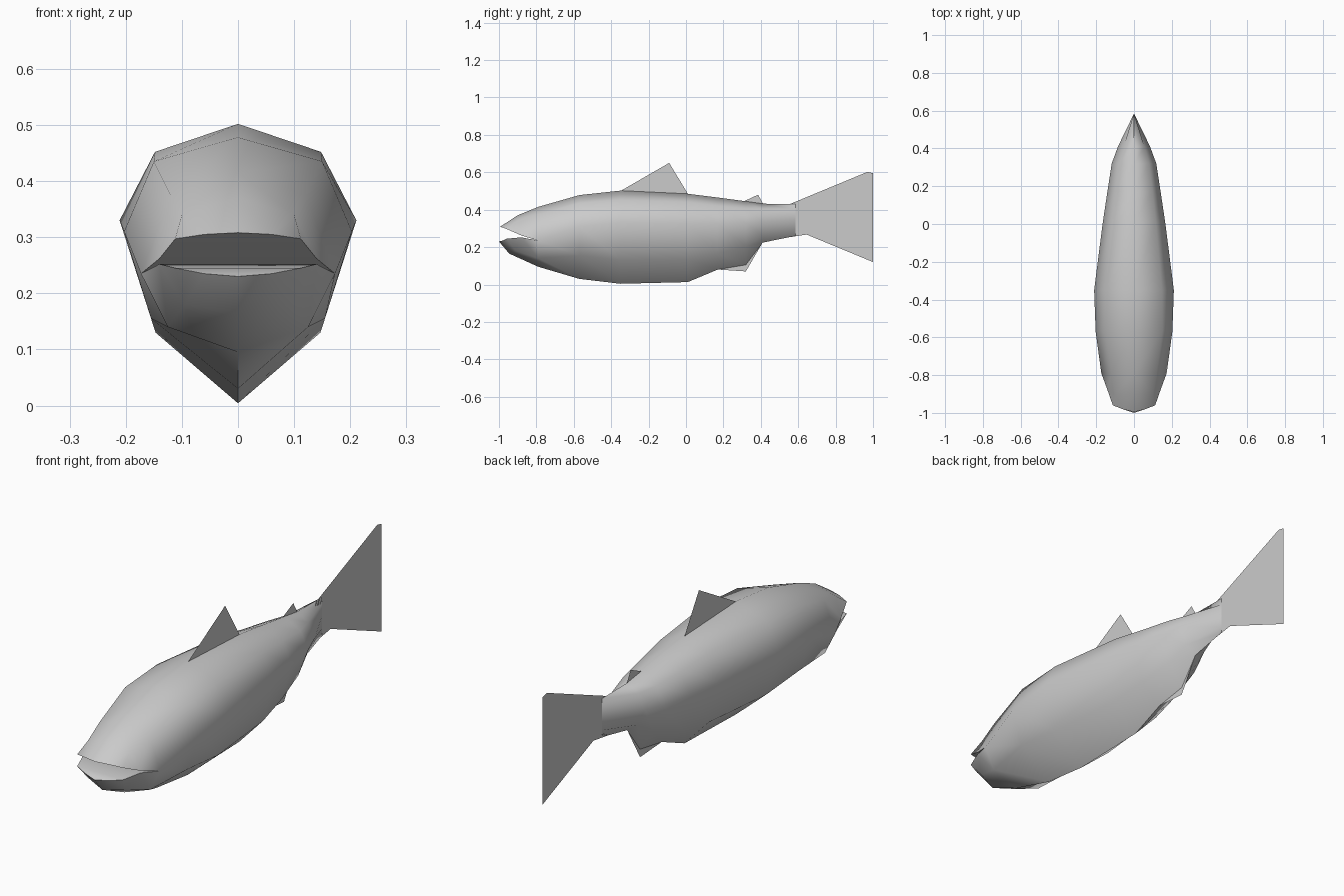
import bpy
import bmesh
import math

cube = bpy.data.objects.get("Cube")
if cube:
    bpy.data.objects.remove(cube, do_unlink=True)

grey = bpy.data.materials.new("plain_grey")
grey.use_nodes = True
grey.diffuse_color = (0.6, 0.6, 0.6, 1)
grey.node_tree.nodes["Principled BSDF"].inputs["Base Color"].default_value = (0.6, 0.6, 0.6, 1)


def finish(name, bm, angle=60):
    bmesh.ops.remove_doubles(bm, verts=bm.verts, dist=0.0005)
    bmesh.ops.recalc_face_normals(bm, faces=bm.faces)
    mesh = bpy.data.meshes.new(name)
    bm.to_mesh(mesh)
    bm.free()
    obj = bpy.data.objects.new(name, mesh)
    bpy.context.collection.objects.link(obj)
    mesh.materials.append(grey)
    bpy.ops.object.select_all(action="DESELECT")
    obj.select_set(True)
    bpy.context.view_layer.objects.active = obj
    bpy.ops.object.shade_smooth_by_angle(angle=math.radians(angle))
    return obj


def mirrored(half):
    """Closed ring from a half section running top to bottom at x >= 0."""
    return half + [(-x, y, z) for x, y, z in reversed(half) if x > 0]


def loft(bm, rings):
    loops = [[bm.verts.new(p) for p in ring] for ring in rings]
    for a, b in zip(loops, loops[1:]):
        for i in range(len(a)):
            j = (i + 1) % len(a)
            bm.faces.new((a[i], a[j], b[j], b[i]))
    return loops


# Body stations: y, top, shoulder x/z, side x/z, belly x/z, keel
stations = [
    (-0.79, 0.415, 0.12, 0.375, 0.173, 0.235, 0.125, 0.14, 0.095),
    (-0.57, 0.478, 0.15, 0.435, 0.203, 0.31, 0.155, 0.155, 0.03),
    (-0.35, 0.502, 0.148, 0.452, 0.211, 0.33, 0.147, 0.13, 0.004),
    (0.01, 0.485, 0.115, 0.44, 0.165, 0.325, 0.115, 0.135, 0.013),
    (0.17, 0.465, 0.098, 0.42, 0.141, 0.325, 0.095, 0.165, 0.08),
    (0.32, 0.445, 0.08, 0.405, 0.118, 0.33, 0.07, 0.205, 0.105),
    (0.41, 0.432, 0.055, 0.40, 0.085, 0.335, 0.05, 0.26, 0.224),
]
bm = bmesh.new()
rings = []
for y, top, sx, sz, mx, mz, bx, bz, keel in stations:
    rings.append(mirrored([(0, y, top), (sx, y, sz), (mx, y, mz), (bx, y, bz), (0, y, keel)]))
# The body pinches to a vertical edge at the tail root
rings.append([(0, 0.585, z) for z in (0.43, 0.40, 0.345, 0.29, 0.26, 0.29, 0.345, 0.40)])
loft(bm, rings)

# Jaws: half sections from the mid line out to the lip, ending in a blunt edge
upper = [
    [(0, -0.79, 0.415), (0.12, -0.79, 0.375), (0.173, -0.79, 0.235)],
    [(0, -0.90, 0.37), (0.10, -0.90, 0.34), (0.14, -0.88, 0.262)],
    [(0, -0.995, 0.308), (0.06, -0.98, 0.305), (0.112, -0.96, 0.297)],
]
lower = [
    [(0, -0.79, 0.095), (0.125, -0.79, 0.14), (0.173, -0.79, 0.235)],
    [(0, -0.945, 0.165), (0.095, -0.91, 0.18), (0.14, -0.88, 0.252)],
    [(0, -1.0, 0.23), (0.06, -0.98, 0.235), (0.112, -0.96, 0.245)],
]
for jaw in (upper, lower):
    for a, b in zip(jaw, jaw[1:]):
        for s in (1, -1):
            for i in range(2):
                quad = (a[i], a[i + 1], b[i + 1], b[i])
                bm.faces.new([bm.verts.new((s * x, y, z)) for x, y, z in quad])
        # Inside of the mouth, from lip to lip
        inner = [a[2], b[2]]
        ends = inner + [(-x, y, z) for x, y, z in reversed(inner)]
        bm.faces.new([bm.verts.new(p) for p in ends])
    tip = mirrored(jaw[2])
    bm.faces.new([bm.verts.new(p) for p in tip])
finish("body", bm)


# Flat fins on the centre plane, as outlines of (y, z)
fins = {
    "dorsal_fin": [(-0.35, 0.50), (-0.09, 0.65), (0.01, 0.485)],
    "rear_back_fin": [(0.31, 0.445), (0.385, 0.48), (0.412, 0.432)],
    "anal_fin": [(0.17, 0.08), (0.32, 0.07), (0.41, 0.225), (0.32, 0.12)],
    "tail_fin": [(0.50, 0.43), (0.555, 0.43), (0.97, 0.602), (1.0, 0.595),
                 (1.0, 0.12), (0.645, 0.267), (0.50, 0.245)],
}
for name, outline in fins.items():
    bm = bmesh.new()
    bm.faces.new([bm.verts.new((0, y, z)) for y, z in outline])
    finish(name, bm)
